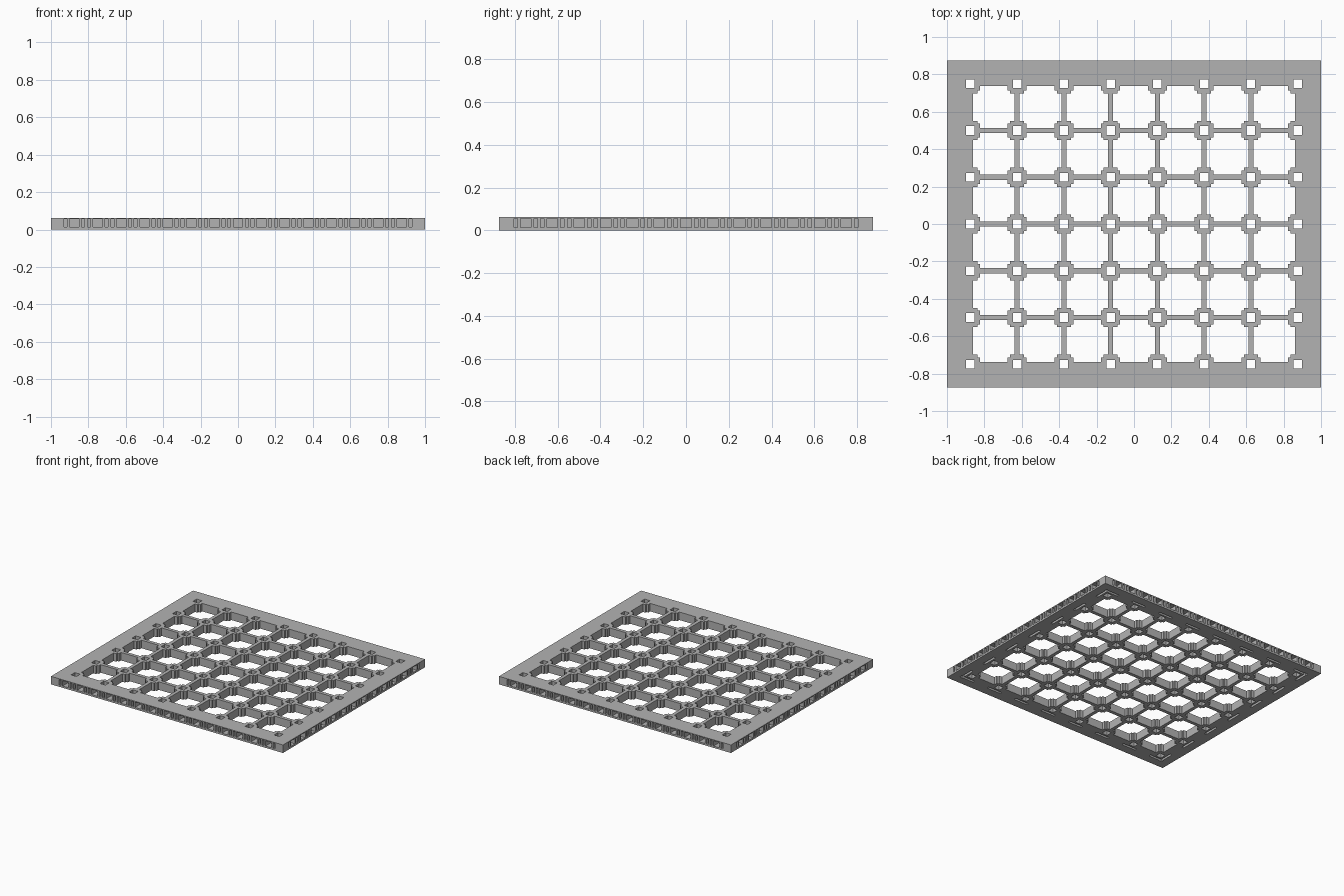
import bpy, bmesh
from mathutils import Matrix, Vector

if "Cube" in bpy.data.objects:
    bpy.data.objects.remove(bpy.data.objects["Cube"], do_unlink=True)

PITCH, HEIGHT = 0.25, 0.0625
HALF = Vector((1.0, 0.875))
BAR, HOLE, NOTCH, NODE = 0.0135, 0.023, 0.037, 0.051
COUNT = (8, 7)

grey = bpy.data.materials.new("light_grey")
grey.use_nodes = True
colour = (0.45, 0.45, 0.45, 1)
grey.diffuse_color = colour
grey.node_tree.nodes["Principled BSDF"].inputs["Base Color"].default_value = colour


def make_object(name, bm):
    bmesh.ops.recalc_face_normals(bm, faces=bm.faces)
    mesh = bpy.data.meshes.new(name)
    bm.to_mesh(mesh)
    bm.free()
    mesh.materials.append(grey)
    obj = bpy.data.objects.new(name, mesh)
    bpy.context.collection.objects.link(obj)
    return obj


def centres(axis):
    n = COUNT[axis]
    return [(i - (n - 1) / 2) * PITCH for i in range(n)]


def cuts(axis):
    offsets = [s * d for s in (-1, 1) for d in (BAR, HOLE, NOTCH, NODE)]
    inner = [c + o for c in centres(axis) for o in offsets]
    return sorted(inner + [-HALF[axis], HALF[axis]])


def is_solid(x, y):
    # Distance from the nearest post centre
    dx = min(abs(x - c) for c in centres(0))
    dy = min(abs(y - c) for c in centres(1))
    if max(dx, dy) < HOLE:
        return False
    border = (abs(x) > HALF.x - PITCH / 2 - BAR
              or abs(y) > HALF.y - PITCH / 2 - BAR)
    post = max(dx, dy) < NODE and min(dx, dy) < NOTCH
    return border or post or min(dx, dy) < BAR


# Lattice plate: solid plan cells, extruded upward
bm = bmesh.new()
xs, ys = cuts(0), cuts(1)
verts = {}


def corner(i, j):
    if (i, j) not in verts:
        verts[i, j] = bm.verts.new((xs[i], ys[j], 0))
    return verts[i, j]


for i in range(len(xs) - 1):
    for j in range(len(ys) - 1):
        if is_solid((xs[i] + xs[i + 1]) / 2, (ys[j] + ys[j + 1]) / 2):
            bm.faces.new([corner(i, j), corner(i + 1, j),
                          corner(i + 1, j + 1), corner(i, j + 1)])
result = bmesh.ops.extrude_face_region(bm, geom=bm.faces[:], use_keep_orig=True)
top = [g for g in result["geom"] if isinstance(g, bmesh.types.BMVert)]
bmesh.ops.translate(bm, verts=top, vec=(0, 0, HEIGHT))
plate = make_object("grid_plate", bm)


def add_box(bm, centre, size):
    matrix = Matrix.Translation(centre) @ Matrix.Diagonal((*size, 1))
    bmesh.ops.create_cube(bm, size=1, matrix=matrix)


def edge_box(bm, axis, side, along, inset, width, depth, z, height):
    # A box set in from one outer edge of the plate
    across = side * (HALF[1 - axis] - inset)
    centre, size = (along, across, z), (width, depth, height)
    if axis == 1:
        centre, size = (across, along, z), (depth, width, height)
    add_box(bm, centre, size)


# Clip windows and narrow slots around the rim, and grooves underneath
ports, grooves = bmesh.new(), bmesh.new()
for axis in (0, 1):
    steps = 2 * COUNT[axis] - 1
    for side in (-1, 1):
        for k in range(steps):
            along = (k - (steps - 1) / 2) * PITCH / 2
            edge_box(ports, axis, side, along, 0, 0.05, 0.12, 0.035, 0.042)
            for s in (-1, 1):
                edge_box(ports, axis, side, along + s * 0.047, 0,
                         0.016, 0.08, 0.035, 0.042)
        for along in centres(axis):
            edge_box(grooves, axis, side, along, 0.078, 0.12, 0.018, 0, 0.05)

cutters = [make_object("rim_port_cutter", ports),
           make_object("underside_groove_cutter", grooves)]
for cutter in cutters:
    cutter.hide_render = True
    mod = plate.modifiers.new(cutter.name, "BOOLEAN")
    mod.operation, mod.solver, mod.object = "DIFFERENCE", "EXACT", cutter
    mod.use_self = True

# Keep the finished mesh and drop the cutters
depsgraph = bpy.context.evaluated_depsgraph_get()
finished = bpy.data.meshes.new_from_object(plate.evaluated_get(depsgraph))
plate.modifiers.clear()
plate.data = finished
for cutter in cutters:
    bpy.data.objects.remove(cutter, do_unlink=True)
